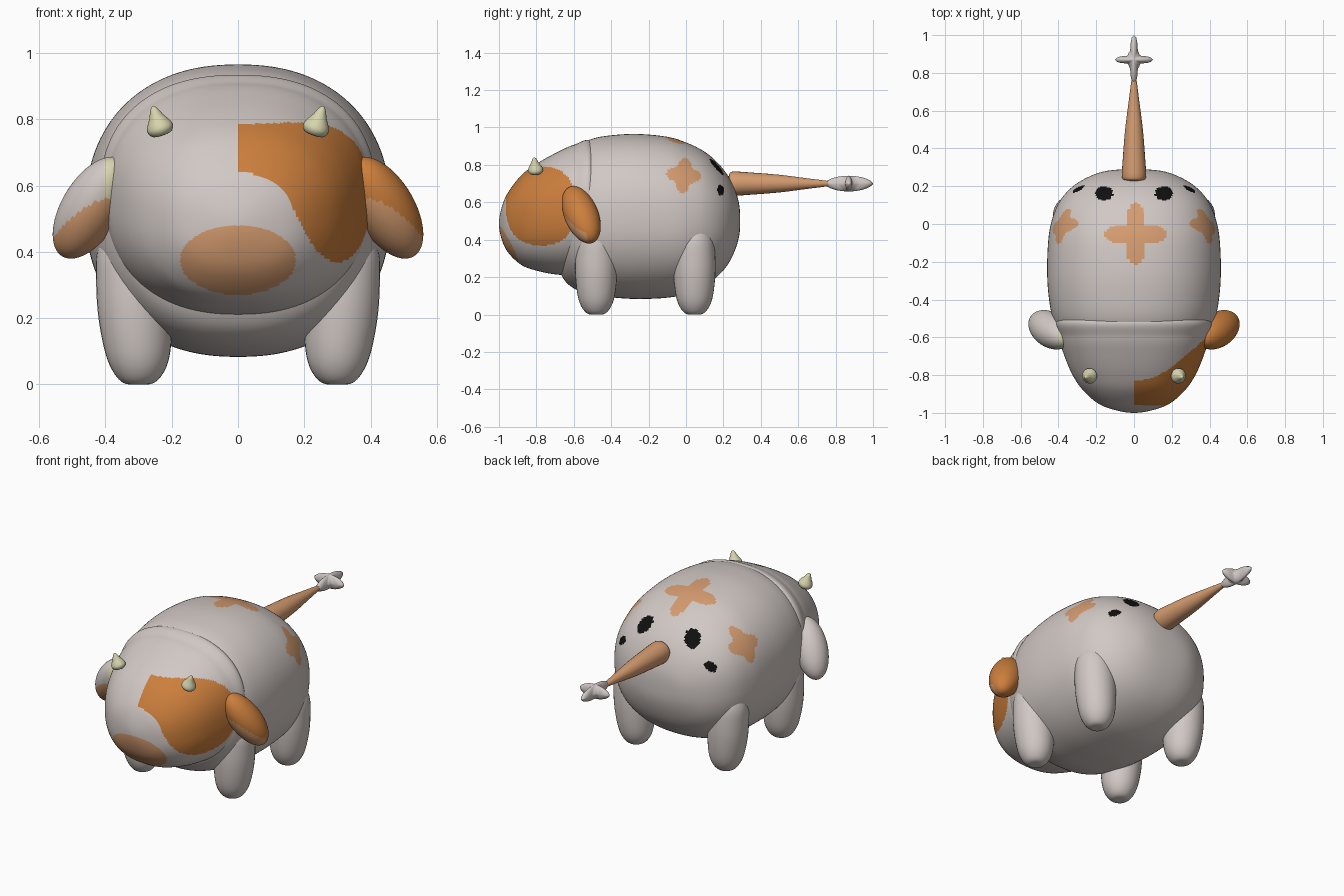
import bpy, bmesh, math
from mathutils import Vector, Matrix

if "Cube" in bpy.data.objects:
    bpy.data.objects.remove(bpy.data.objects["Cube"])

COLOURS = {
    "warm_grey": (0.64, 0.58, 0.555),
    "orange": (0.60, 0.21, 0.045),
    "tan": (0.66, 0.33, 0.16),
    "cream": (0.68, 0.66, 0.42),
    "black": (0.005, 0.005, 0.005),
}
NAMES = list(COLOURS)
GREY, ORANGE, TAN, CREAM, BLACK = range(5)
for name, c in COLOURS.items():
    bpy.data.materials.new(name).diffuse_color = (*c, 1)


def finish(name, bm, rule):
    """Turn a bmesh into a smooth object, colouring faces by rule(centre, normal)."""
    bmesh.ops.remove_doubles(bm, verts=bm.verts, dist=1e-5)
    bmesh.ops.recalc_face_normals(bm, faces=bm.faces)
    bm.normal_update()
    for f in bm.faces:
        f.smooth = True
        f.material_index = rule(f.calc_center_median(), f.normal)
    me = bpy.data.meshes.new(name)
    bm.to_mesh(me)
    bm.free()
    for n in NAMES:
        me.materials.append(bpy.data.materials[n])
    ob = bpy.data.objects.new(name, me)
    bpy.context.collection.objects.link(ob)
    return ob


def smooth_rows(rows, steps):
    """Catmull-Rom through the rows, with round mirrored ends."""
    def flip(r):
        return (r[0], -r[1], r[3], r[2], r[4])
    p = [flip(rows[1])] + list(rows) + [flip(rows[-2])]
    out = []
    for i in range(1, len(p) - 2):
        for k in range(steps):
            t = k / steps
            out.append([0.5 * (2 * b + (c - a) * t + (2 * a - 5 * b + 4 * c - d) * t * t
                               + (3 * b - a - 3 * c + d) * t ** 3)
                        for a, b, c, d in zip(*p[i - 1:i + 3])])
    return out + [list(rows[-1])]


def loft(name, rows, rule, axis="Y", sides=32, steps=5, power=2.0, matrix=None):
    """Loft oval sections; a row is (station, half width, high, low, side offset)."""
    rows = smooth_rows([tuple(r) + (0,) * (5 - len(r)) for r in rows], steps)
    bm = bmesh.new()
    rings = []
    for s, w, hi, lo, off in rows:
        ring = []
        for j in range(sides):
            a = math.tau * j / sides
            c, d = math.cos(a), math.sin(a)
            u = off + w * math.copysign(abs(c) ** (2 / power), c)
            v = (hi + lo) / 2 + (hi - lo) / 2 * math.copysign(abs(d) ** (2 / power), d)
            ring.append(bm.verts.new((u, s, v) if axis == "Y" else (u, v, s)))
        rings.append(ring)
    for r0, r1 in zip(rings, rings[1:]):
        for j in range(sides):
            k = (j + 1) % sides
            bm.faces.new((r0[j], r0[k], r1[k], r1[j]))
    if matrix:
        bm.transform(matrix)
    return finish(name, bm, rule)


def plain(index):
    return lambda p, n: index


def in_oval(a, b, ra, rb, power=2):
    return abs(a / ra) ** power + abs(b / rb) ** power < 1


def in_star(a, b, base, wave, turn=0):
    return math.hypot(a, b) < base + wave * math.cos(4 * (math.atan2(b, a) - turn))


# Painted spots
def head_paint(p, n):
    if p.y < -0.8 and in_oval(p.x, p.z - 0.375, 0.175, 0.105):
        return TAN
    if p.x > 0 and in_oval(p.y + 0.775, p.z - 0.58, 0.188, 0.21, 2.4):
        return ORANGE
    return GREY


def body_paint(p, n):
    if p.z > 0.6:
        if in_oval(abs(p.x) - 0.158, p.y - 0.163, 0.047, 0.037):
            return BLACK
        if in_oval(p.y - 0.185, p.z - 0.665, 0.019, 0.027):
            return BLACK
        if in_star(p.x - 0.01, p.y + 0.055, 0.118, 0.047):
            return TAN
        if abs(p.x) > 0.2 and in_star(p.y + 0.012, p.z - 0.745, 0.077, 0.017, -0.1):
            return TAN
    return GREY


# Body and head
loft("body", [
    (-0.70, 0, 0.5, 0.5), (-0.69, 0.20, 0.70, 0.30), (-0.66, 0.32, 0.83, 0.20),
    (-0.60, 0.385, 0.89, 0.14), (-0.50, 0.43, 0.94, 0.105), (-0.38, 0.452, 0.96, 0.09),
    (-0.25, 0.46, 0.965, 0.083), (-0.10, 0.455, 0.95, 0.09), (0, 0.44, 0.92, 0.11),
    (0.10, 0.405, 0.87, 0.155), (0.18, 0.345, 0.80, 0.215), (0.24, 0.26, 0.715, 0.295),
    (0.28, 0.15, 0.61, 0.40), (0.29, 0, 0.5, 0.5)],
    body_paint, sides=200, steps=14, power=2.25)
loft("head", [
    (-1.0, 0, 0.485, 0.485), (-0.985, 0.10, 0.575, 0.40), (-0.95, 0.19, 0.655, 0.33),
    (-0.88, 0.27, 0.745, 0.265), (-0.80, 0.325, 0.805, 0.235), (-0.70, 0.368, 0.862, 0.215),
    (-0.60, 0.397, 0.907, 0.213), (-0.50, 0.40, 0.92, 0.25), (-0.45, 0.2, 0.7, 0.4),
    (-0.44, 0, 0.55, 0.55)],
    head_paint, sides=200, steps=12, power=2.3)

# Legs
for side, x in (("left", -1), ("right", 1)):
    for end, y in (("front", -0.48), ("back", 0.045)):
        profile = [(0, 0, 0.30), (0.004, 0.045, 0.30), (0.04, 0.078, 0.30),
                   (0.10, 0.099, 0.303), (0.20, 0.111, 0.31), (0.30, 0.112, 0.316),
                   (0.40, 0.10, 0.325), (0.48, 0.06, 0.33), (0.50, 0, 0.33)]
        loft(f"{end}_{side}_leg", [(z, r, y + r, y - r, x * cx) for z, r, cx in profile],
             plain(GREY), axis="Z")


# Ears
def ear_paint(side):
    def rule(p, n):
        ax = abs(p.x)
        if n.y < -0.1 and p.z < 0.56 - 3.8 * max(ax - 0.38, 0) ** 2:
            return TAN
        if side < 0:
            return CREAM if ax < 0.402 and p.z > 0.54 else GREY
        return ORANGE
    return rule


for side, x in (("left", -1), ("right", 1)):
    bm = bmesh.new()
    bmesh.ops.create_uvsphere(bm, u_segments=64, v_segments=48, radius=1)
    bm.transform(Matrix.Diagonal((0.092, 0.088, 0.178, 1)))
    tilt = Vector((-0.48 * x, -0.33, 0.81)).to_track_quat("Z", "Y").to_matrix().to_4x4()
    bm.transform(Matrix.Translation((0.443 * x, -0.56, 0.533)) @ tilt)
    finish(f"{side}_ear", bm, ear_paint(x))

# Horns
for side, x in (("left", -1), ("right", 1)):
    tilt = Vector((0.30 * x, -0.1, 0.9)).to_track_quat("Z", "Y").to_matrix().to_4x4()
    profile = [(0, 0), (0.003, 0.028), (0.018, 0.04), (0.035, 0.037),
               (0.06, 0.022), (0.085, 0.010), (0.093, 0)]
    loft(f"{side}_horn", [(z, r, r, -r) for z, r in profile], plain(CREAM), axis="Z",
         sides=20, steps=3, matrix=Matrix.Translation((0.228 * x, -0.802, 0.752)) @ tilt)

# Tail
profile = [(0.225, 0), (0.23, 0.045), (0.25, 0.064), (0.35, 0.059), (0.50, 0.047),
           (0.65, 0.028), (0.77, 0.012), (0.79, 0)]
loft("tail", [(y, r, 0.70 + r, 0.70 - r) for y, r in profile], plain(TAN), sides=24)

# Star-shaped tuft at the tail tip
bm = bmesh.new()
bmesh.ops.create_uvsphere(bm, u_segments=48, v_segments=24, radius=1)
for v in bm.verts:
    a = math.atan2(v.co.y, v.co.x)
    flat = math.hypot(v.co.x, v.co.y)
    r = 0.04 + 0.06 * abs(math.cos(2 * a)) ** 3 * (math.cos(4 * a) + 1) / 2
    grow = 1.3 if abs(v.co.y) > abs(v.co.x) else 1.0
    v.co = (math.cos(a) * r * flat, 0.87 + math.sin(a) * r * flat * grow,
            0.70 + 0.042 * math.copysign(abs(v.co.z) ** 1.3, v.co.z))
finish("tail_tuft", bm, plain(GREY))

for m in bpy.data.materials:
    if m.users and not m.is_grease_pencil:
        m.use_nodes = True
        m.node_tree.nodes["Principled BSDF"].inputs["Base Color"].default_value = m.diffuse_color
